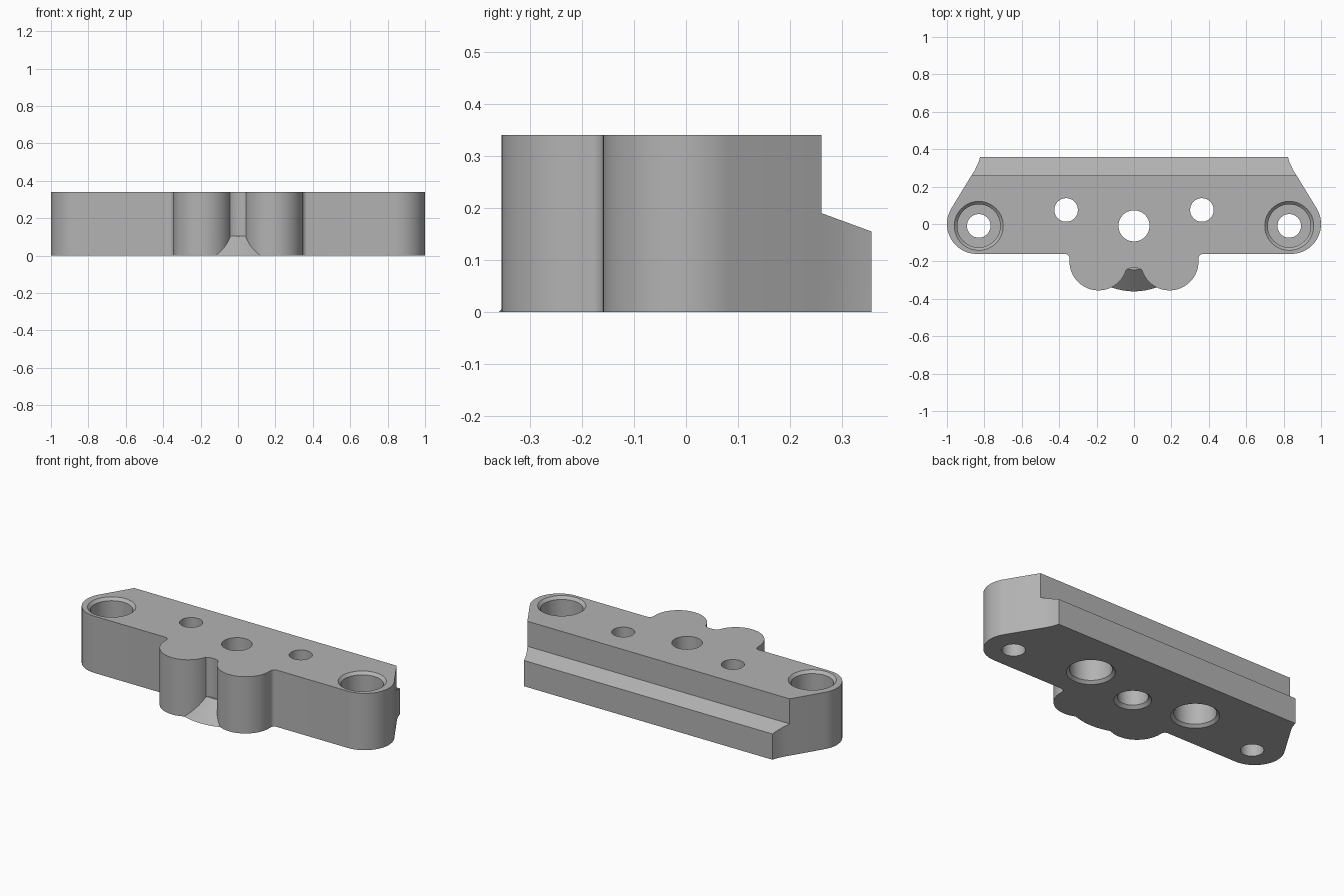
import bpy, bmesh
from math import sin, cos, pi, radians

cube = bpy.data.objects.get("Cube")
if cube:
    bpy.data.objects.remove(cube, do_unlink=True)

HEIGHT = 0.34

metal = bpy.data.materials.new("plain grey")
metal.use_nodes = True
grey = (0.45, 0.45, 0.45, 1)
metal.diffuse_color = grey
metal.node_tree.nodes["Principled BSDF"].inputs["Base Color"].default_value = grey


def arc(cx, cy, r, start, end, steps):
    angles = [radians(start + (end - start) * i / steps) for i in range(steps + 1)]
    return [(cx + r * cos(a), cy + r * sin(a)) for a in angles]


def loft(name, rings):
    """Solid through a stack of matching rings, closed at both ends."""
    bm = bmesh.new()
    loops = [[bm.verts.new(p) for p in ring] for ring in rings]
    n = len(loops[0])
    for low, high in zip(loops, loops[1:]):
        for i in range(n):
            j = (i + 1) % n
            bm.faces.new((low[i], low[j], high[j], high[i]))
    bm.faces.new(loops[0][::-1])
    bm.faces.new(loops[-1])
    bmesh.ops.recalc_face_normals(bm, faces=bm.faces)
    mesh = bpy.data.meshes.new(name)
    bm.to_mesh(mesh)
    bm.free()
    mesh.materials.append(metal)
    obj = bpy.data.objects.new(name, mesh)
    bpy.context.collection.objects.link(obj)
    return obj


def lathe(name, x, y, profile, sides=64):
    """Round solid on a vertical axis from (radius, height) pairs."""
    return loft(name, [[(px, py, z) for px, py in arc(x, y, r, 0, 360, sides)[:-1]]
                       for r, z in profile])


def combine(body, tool, operation):
    mod = body.modifiers.new(tool.name, 'BOOLEAN')
    mod.operation = operation
    mod.solver = 'EXACT'
    mod.object = tool
    bpy.context.view_layer.objects.active = body
    bpy.ops.object.modifier_apply(modifier=mod.name)
    bpy.data.objects.remove(tool, do_unlink=True)


# Half outline: groove web, front lobe, fillet, rounded end, flared back corner
half = [(0, -0.234), (0.025, -0.237)]
half += arc(0.19, -0.2, 0.155, 197, 360, 30)
half += arc(0.37, -0.185, 0.025, 180, 90, 6)
half += arc(0.84, 0, 0.16, -90, 31, 28)
half += [(0.872, 0.255), (0.851, 0.288), (0.834, 0.323), (0.823, 0.357)]
outline = half + [(-x, y) for x, y in reversed(half[1:])]
body = loft("clamp_block", [[(x, y, z) for x, y in outline] for z in (0, HEIGHT)])

# Conical foot that fills the bottom of the groove
foot = lathe("groove_foot", 0, -0.01, [(0.35, 0), (0.235, 0.105)], 128)
combine(body, foot, 'UNION')

# Sloped ledge along the back
ledge = [(0.26, 0.19), (0.5, 0.102), (0.5, 0.5), (0.26, 0.5)]
combine(body, loft("ledge_cutter", [[(x, y, z) for y, z in ledge] for x in (-1.2, 1.2)]),
        'DIFFERENCE')

# Centre hole, chamfered below
combine(body, lathe("centre_hole", 0, -0.01,
                    [(0.111, -0.01), (0.083, 0.018), (0.083, 0.4)]), 'DIFFERENCE')

for side in (-1, 1):
    # End screw holes, counterbored from the top
    combine(body, lathe("end_hole", side * 0.83, -0.01,
                        [(0.063, -0.05), (0.063, 0.18), (0.115, 0.18),
                         (0.115, HEIGHT - 0.016), (0.141, HEIGHT + 0.01)]), 'DIFFERENCE')
    # Inner screw holes, counterbored from below
    combine(body, lathe("inner_hole", side * 0.363, 0.075,
                        [(0.141, -0.01), (0.115, 0.016), (0.115, 0.16),
                         (0.063, 0.16), (0.063, 0.4)]), 'DIFFERENCE')

bpy.ops.object.select_all(action='DESELECT')
body.select_set(True)
bpy.context.view_layer.objects.active = body
bpy.ops.object.shade_smooth_by_angle(angle=radians(25))
